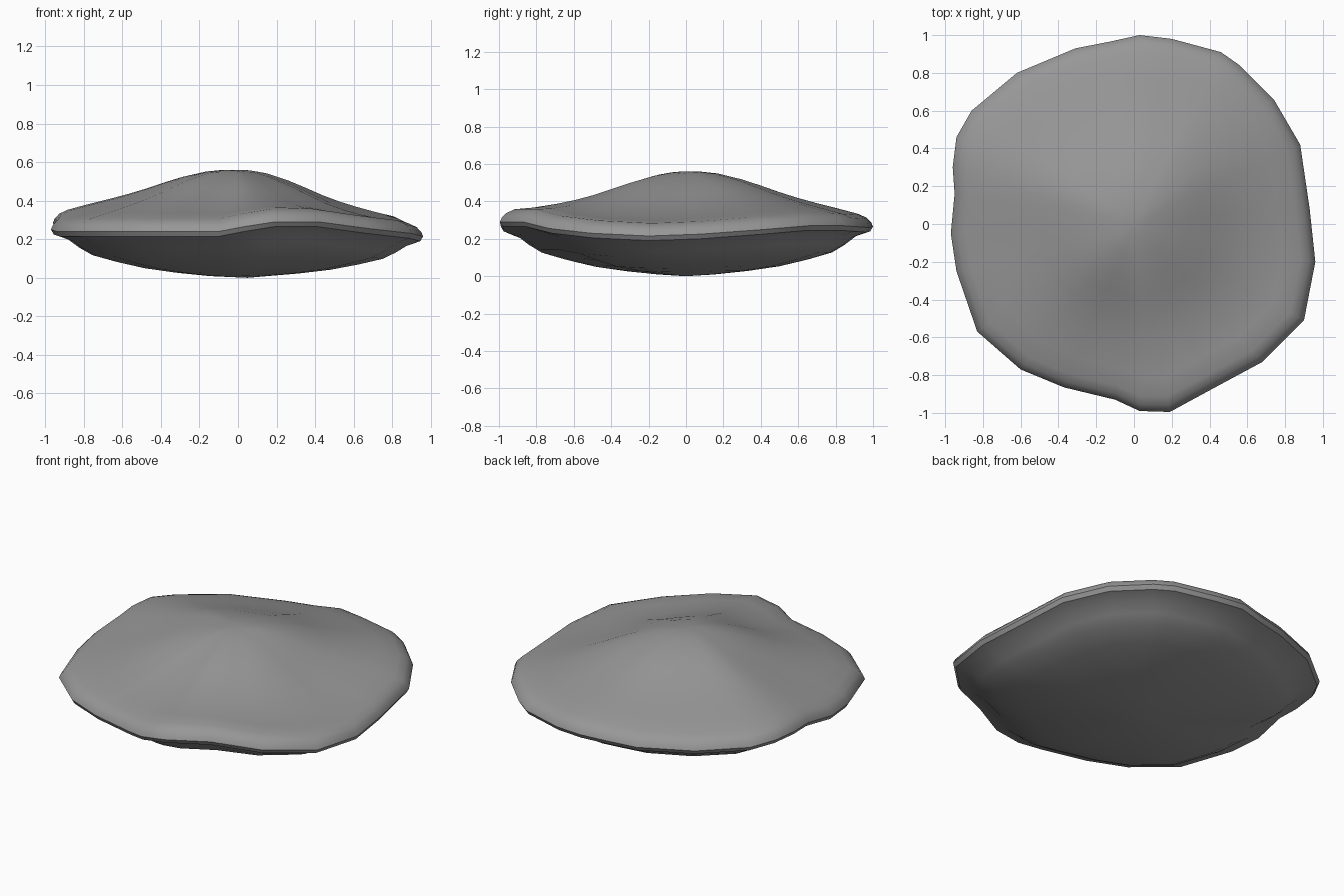
import bpy, bmesh, math

if "Cube" in bpy.data.objects:
    bpy.data.objects.remove(bpy.data.objects["Cube"])

# Rim outline of the stone: x, y, rim height (counter-clockwise)
RIM = [(.96, -.2, .225), (.93, .08, .235), (.88, .42, .26), (.74, .66, .28),
       (.56, .84, .28), (.46, .91, .275), (.2, .98, .27), (.03, 1, .275),
       (-.13, .965, .265), (-.31, .93, .26), (-.62, .8, .27), (-.86, .6, .28),
       (-.94, .46, .295), (-.96, .3, .295), (-.95, .16, .29), (-.97, -.05, .26),
       (-.94, -.25, .25), (-.83, -.57, .25), (-.6, -.77, .25), (-.37, -.865, .25),
       (-.1, -.93, .25), (.03, -.99, .275), (.19, -.995, .3), (.42, -.87, .3),
       (.68, -.73, .265), (.9, -.51, .24)]

# Crown rings: scale, share of the rise from rim to peak
CROWN = [(.08, .99), (.17, .94), (.3, .79), (.4, .64), (.5, .48), (.6, .34),
         (.7, .22), (.82, .09)]
# Rim band rings: scale, offset from rim height
BAND = [(.92, .058), (.965, .038), (.99, .013), (1, -.01), (.985, -.035), (.91, -.06)]
# Belly rings: scale, share of the height from base to rim
BELLY = [(.85, .78), (.78, .58), (.65, .40), (.5, .23), (.33, .11), (.15, .02)]
PEAK, BASE = .56, .005


def ring(bm, scale, height):
    return [bm.verts.new((x * scale, y * scale, height(x, y, z))) for x, y, z in RIM]


def crown_height(s, f):
    def height(x, y, z):
        # hollow on the front right flank, slightly fuller on the back left
        lean = math.cos(math.atan2(y, x) - math.radians(140))
        shift = .008 * lean - .03 * max(0, -lean) ** 2
        top = z + .062
        return top + (PEAK - top) * f + shift * math.sin(math.pi * s)
    return height


bm = bmesh.new()
rings = [ring(bm, s, crown_height(s, f)) for s, f in CROWN]
rings += [ring(bm, s, lambda x, y, z, o=o: z + o) for s, o in BAND]
rings += [ring(bm, s, lambda x, y, z, f=f: BASE + (z - .06 - BASE) * f) for s, f in BELLY]

# Skin the rings and close both ends
n = len(RIM)
peak = bm.verts.new((0, 0, PEAK))
base = bm.verts.new((0.05, 0, 0))
for i in range(n):
    j = (i + 1) % n
    bm.faces.new((peak, rings[0][i], rings[0][j]))
    bm.faces.new((base, rings[-1][j], rings[-1][i]))
    for a, b in zip(rings, rings[1:]):
        bm.faces.new((a[i], b[i], b[j], a[j]))
bmesh.ops.recalc_face_normals(bm, faces=bm.faces)

mesh = bpy.data.meshes.new("flat_stone")
bm.to_mesh(mesh)
bm.free()
stone = bpy.data.objects.new("flat_stone", mesh)
bpy.context.collection.objects.link(stone)

# Dark grey stone
grey = bpy.data.materials.new("dark_grey")
grey.diffuse_color = (.31, .31, .31, 1)
grey.use_nodes = True
grey.node_tree.nodes["Principled BSDF"].inputs["Base Color"].default_value = grey.diffuse_color
mesh.materials.append(grey)

bpy.context.view_layer.objects.active = stone
stone.select_set(True)
bpy.ops.object.shade_smooth_by_angle(angle=math.radians(35))
